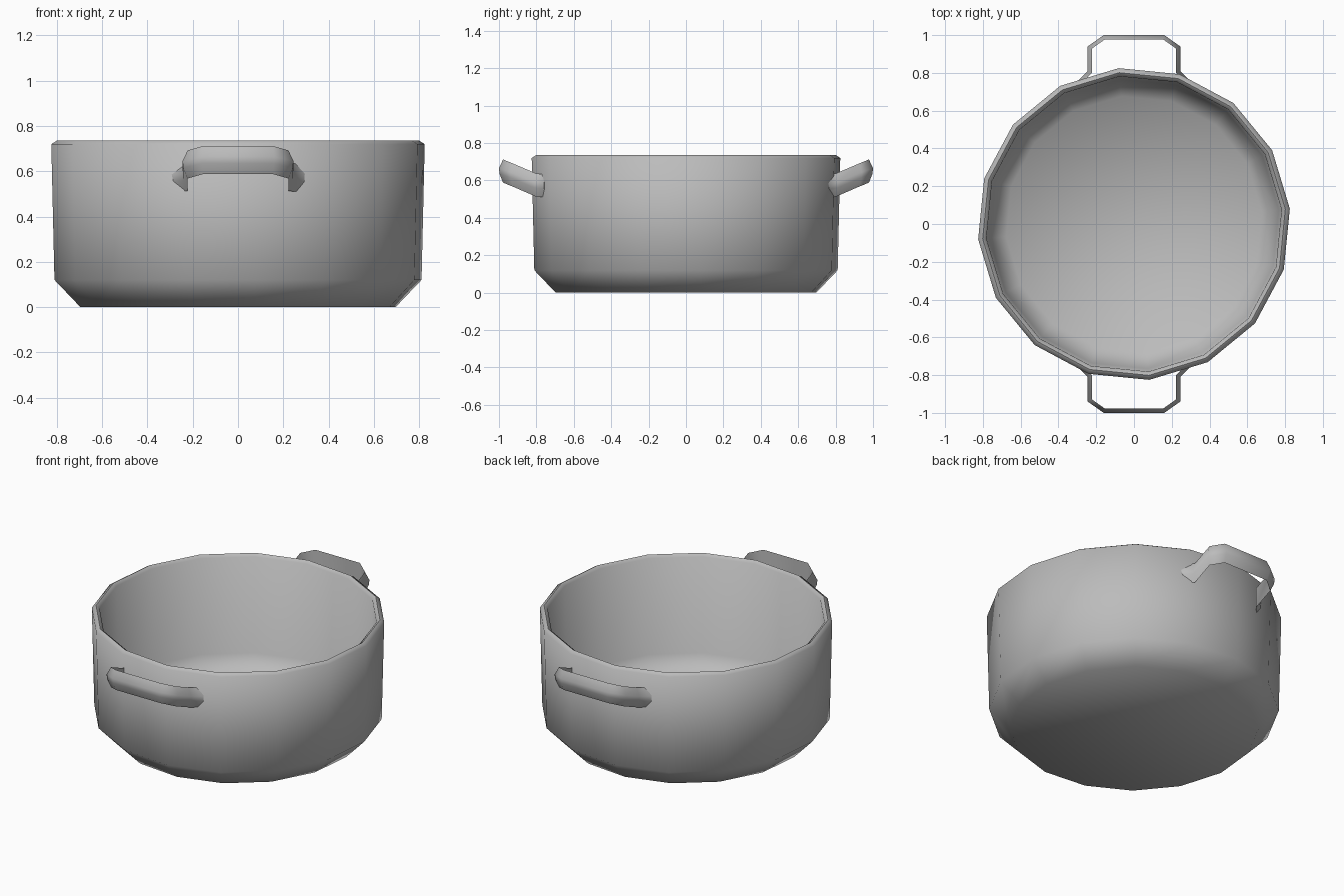
import bpy, bmesh
from math import sin, cos, tau, radians
from mathutils import Vector

cube = bpy.data.objects.get("Cube")
if cube:
    bpy.data.objects.remove(cube, do_unlink=True)

metal = bpy.data.materials.new("grey metal")
metal.use_nodes = True
colour = (0.5, 0.5, 0.5, 1)
metal.diffuse_color = colour
metal.node_tree.nodes["Principled BSDF"].inputs["Base Color"].default_value = colour


def skin(name, rings, closed_rings=True):
    """Join equal rings of points into a capped, smooth-shaded tube."""
    bm = bmesh.new()
    rows = [[bm.verts.new(p) for p in ring] for ring in rings]
    n = len(rows[0])
    for a, b in zip(rows, rows[1:]):
        for i in range(n):
            j = (i + 1) % n
            bm.faces.new((a[i], a[j], b[j], b[i]))
    bm.faces.new(rows[0])
    bm.faces.new(rows[-1])
    bmesh.ops.recalc_face_normals(bm, faces=bm.faces)
    mesh = bpy.data.meshes.new(name)
    bm.to_mesh(mesh)
    bm.free()
    mesh.materials.append(metal)
    obj = bpy.data.objects.new(name, mesh)
    bpy.context.collection.objects.link(obj)
    bpy.ops.object.select_all(action='DESELECT')
    obj.select_set(True)
    bpy.context.view_layer.objects.active = obj
    bpy.ops.object.shade_smooth_by_angle(angle=radians(60))
    return obj


# Pot: sixteen-sided profile from the base, up over the rim, down to the floor
SIDES, TURN = 16, radians(5.6)
profile = [(0.70, 0), (0.815, 0.12), (0.829, 0.72), (0.805, 0.735),
           (0.785, 0.72), (0.77, 0.13), (0.68, 0.03)]
skin("pot_body", [[(r * cos(TURN + tau * i / SIDES), r * sin(TURN + tau * i / SIDES), z)
                   for i in range(SIDES)] for r, z in profile])

# Handles: a bowed strip swept along a mirrored, upward-tilting path
half = [(0.16, 1.0, 0.65), (0.245, 0.94, 0.63), (0.245, 0.81, 0.575), (0.295, 0.76, 0.57)]
path = [Vector((-x, y, z)) for x, y, z in reversed(half)] + [Vector(p) for p in half]
section = [(-0.022, 0.062), (0, 0.015), (-0.003, -0.015), (-0.022, -0.062)]


def outward(i):
    """Mitred horizontal normal of the path at point i."""
    normals = []
    for a, b in ((i - 1, i), (i, i + 1)):
        if a >= 0 and b < len(path):
            d = path[b] - path[a]
            normals.append(Vector((-d.y, d.x, 0)).normalized())
    m = sum(normals, Vector()).normalized()
    return m / m.dot(normals[0])


for name, side in (("front_handle", -1), ("back_handle", 1)):
    rings = []
    for i, p in enumerate(path):
        ring = [p + outward(i) * n + Vector((0, 0, h)) for n, h in section]
        rings.append([(v.x * side, v.y * side, v.z) for v in ring])
    skin(name, rings)
